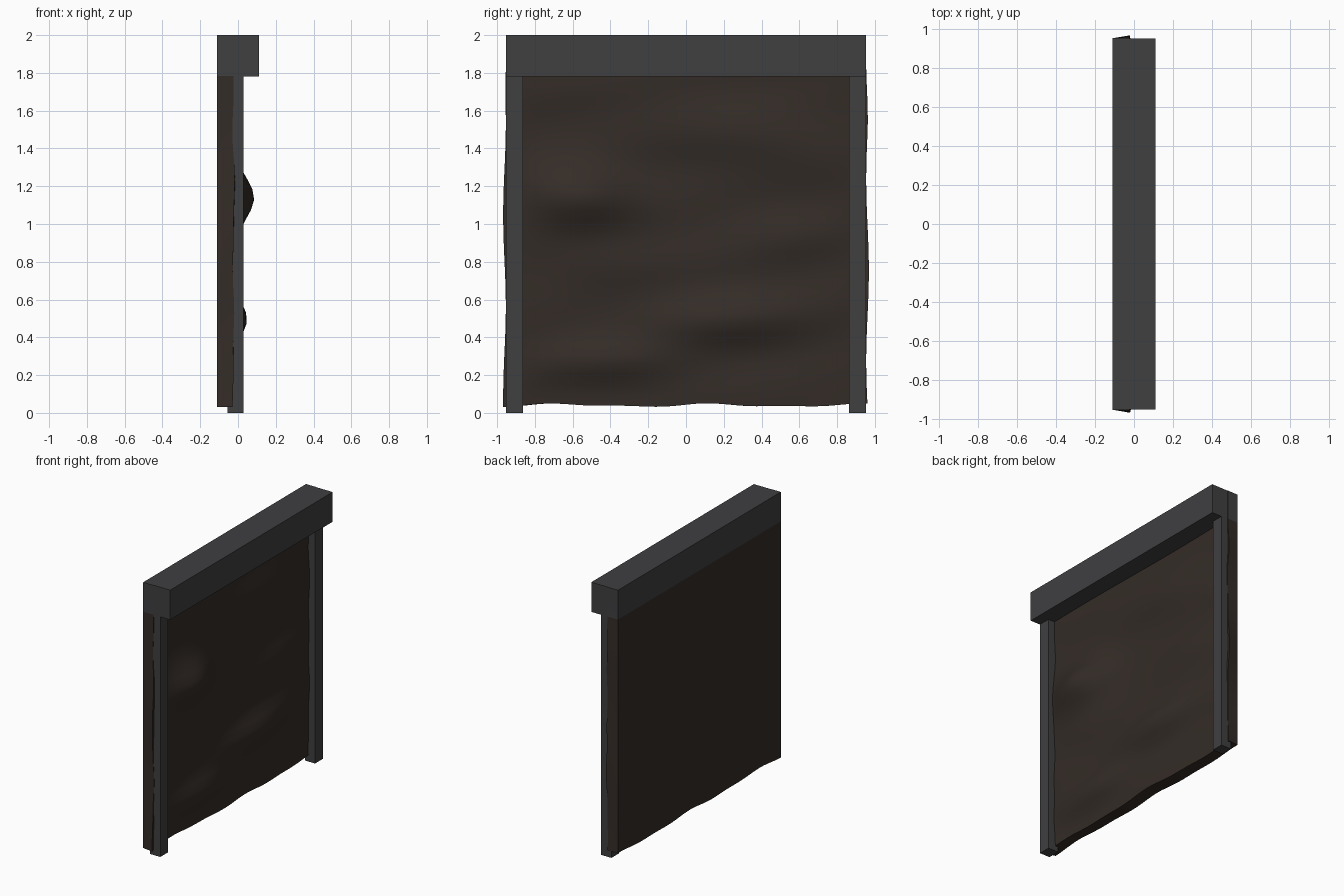
import bpy, bmesh
from math import sin, exp
from mathutils import Matrix

if "Cube" in bpy.data.objects:
    bpy.data.objects.remove(bpy.data.objects["Cube"])


def material(name, rgb):
    m = bpy.data.materials.new(name)
    m.diffuse_color = (*rgb, 1)
    m.use_nodes = True
    m.node_tree.nodes["Principled BSDF"].inputs["Base Color"].default_value = m.diffuse_color
    return m


METAL = material("dark_metal", (0.05, 0.05, 0.053))
RUST = material("rusty_brown", (0.034, 0.025, 0.02))


def add_object(name, bm, *mats):
    me = bpy.data.meshes.new(name)
    bm.to_mesh(me)
    bm.free()
    ob = bpy.data.objects.new(name, me)
    bpy.context.collection.objects.link(ob)
    for m in mats:
        me.materials.append(m)
    return ob


def box_mesh(lo, hi):
    bm = bmesh.new()
    size = [h - l for l, h in zip(lo, hi)]
    mid = [(h + l) / 2 for l, h in zip(lo, hi)]
    bmesh.ops.create_cube(bm, size=1, matrix=Matrix.Translation(mid) @ Matrix.Diagonal((*size, 1)))
    return bm


# Frame: two posts and a deep header beam
for side, name in ((-1, "post_front"), (1, "post_back")):
    y0, y1 = sorted((side * 0.862, side * 0.952))
    add_object(name, box_mesh((-0.055, y0, 0), (0.029, y1, 1.79)), METAL)
add_object("header_beam", box_mesh((-0.055, -0.952, 1.78), (0.11, 0.952, 2)), METAL)

# Bulges on the front of the panel: y, z, height, spread in y, spread in z
BULGES = [(-0.55, 1.15, 0.11, 0.26, 0.15), (0.2, 0.5, 0.075, 0.4, 0.13),
          (-0.4, 0.27, 0.045, 0.35, 0.1), (-0.45, 0.8, 0.03, 0.35, 0.13),
          (0.4, 1.45, 0.035, 0.4, 0.14), (0.55, 0.95, 0.03, 0.3, 0.13)]


def front_offset(y, z):
    d = 0.006 * sin(9 * z + 3 * y) + 0.005 * sin(17 * z - 4 * y + 1)
    for cy, cz, h, sy, sz in BULGES:
        d += h * exp(-((y - cy) / sy) ** 2 - ((z - cz) / sz) ** 2)
    return d * min(1, max(0, (1.85 - z) / 0.15)) * min(1, max(0.5, (0.97 - abs(y)) / 0.2))


# Battered panel: flat back, rippled front, wavy sides and lower edge
bm = box_mesh((-0.11, -0.954, 0.04), (-0.025, 0.954, 2))
bmesh.ops.subdivide_edges(bm, edges=bm.edges[:], cuts=35, use_grid_fill=True)
for v in bm.verts:
    x, y, z = v.co
    t = (x + 0.11) / 0.085
    fade = min(1, max(0, (1.8 - z) / 0.3))
    v.co.x += t * front_offset(y, z)
    v.co.y += (y / 0.954) * t * fade * (0.007 + 0.007 * sin(6.5 * z + 2 + y))
    v.co.z += max(0, 1 - (z - 0.04) / 0.2) * (0.007 * sin(8 * y + 0.5) + 0.004 * sin(15 * y))
for f in bm.faces:
    f.material_index = 1 if f.calc_center_median().z > 1.78 else 0
panel = add_object("battered_panel", bm, RUST, METAL)
bpy.context.view_layer.objects.active = panel
panel.select_set(True)
bpy.ops.object.shade_smooth_by_angle()
